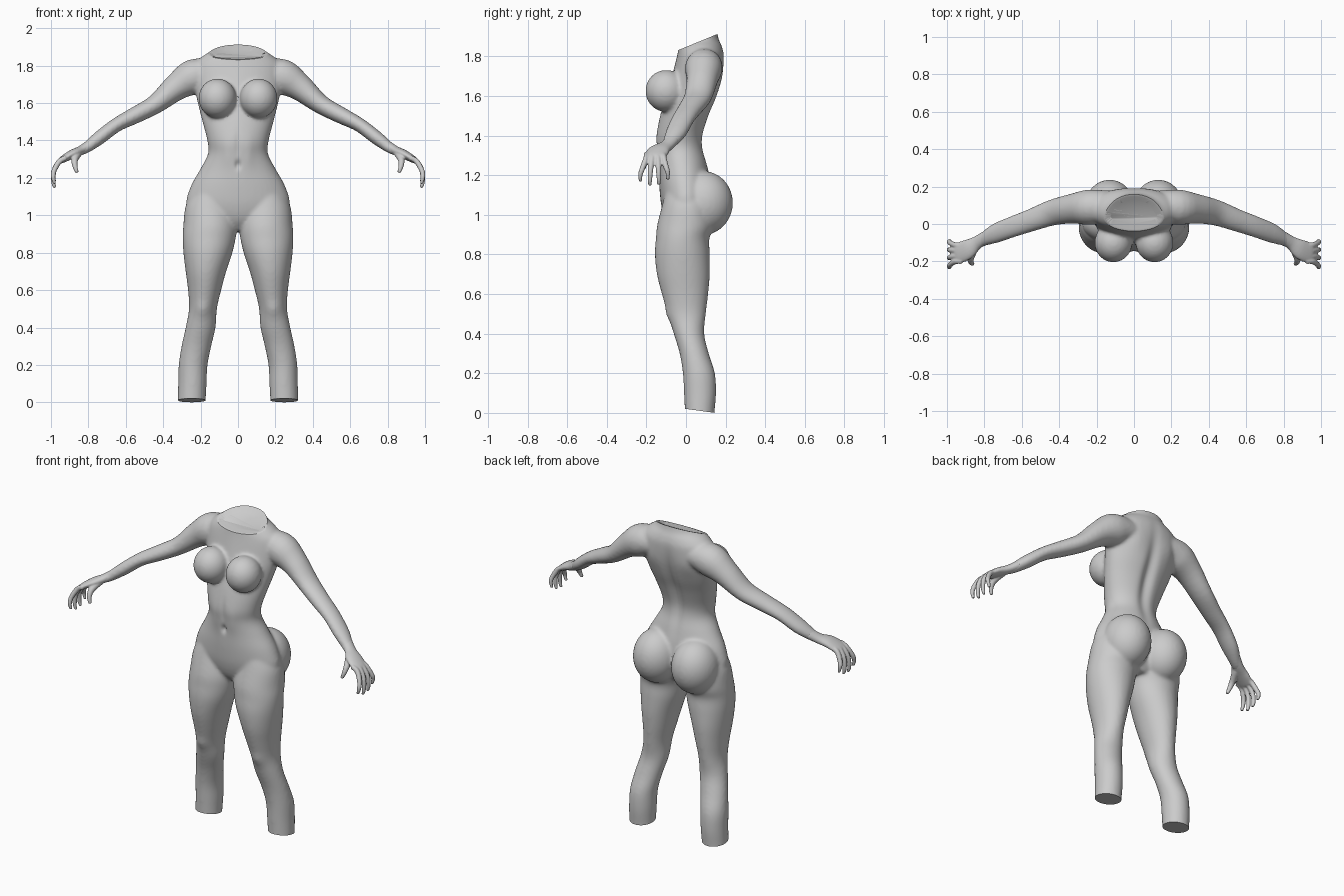
import bpy
import bmesh
from math import cos, sin, pi, exp
from mathutils import Vector, Matrix

cube = bpy.data.objects.get("Cube")
if cube:
    bpy.data.objects.remove(cube, do_unlink=True)

# One plain material
grey = bpy.data.materials.new("plain_grey")
grey.use_nodes = True
tone = (0.6, 0.6, 0.6, 1)
grey.diffuse_color = tone
bsdf = next(n for n in grey.node_tree.nodes if n.type == 'BSDF_PRINCIPLED')
bsdf.inputs["Base Color"].default_value = tone
bsdf.inputs["Roughness"].default_value = 0.6


def smooth_rows(rows, steps=4):
    """Catmull-Rom interpolation of a table of section values."""
    out = []
    for i in range(len(rows) - 1):
        a, b, c, d = (rows[min(max(i + k, 0), len(rows) - 1)] for k in (-1, 0, 1, 2))
        for s in range(steps):
            t = s / steps
            out.append([q + t / 2 * (r - p + t * (2*p - 5*q + 4*r - e + t * (3*(q - r) + e - p)))
                        for p, q, r, e in zip(a, b, c, d)])
    return out + [list(rows[-1])]


def loft(bm, rings):
    """Skin a closed solid over a list of rings."""
    loops = [[bm.verts.new(p) for p in ring] for ring in rings]
    n = len(loops[0])
    for low, high in zip(loops, loops[1:]):
        for i in range(n):
            j = (i + 1) % n
            bm.faces.new((low[i], low[j], high[j], high[i]))
    bm.faces.new(loops[0][::-1])
    bm.faces.new(loops[-1])


def column(bm, rows, side=1, n=40):
    """Level sections given as z, outer x, inner x, front y, back y."""
    rings = []
    for z, xo, xi, yf, yb in smooth_rows(rows):
        cx, cy, rx, ry = (xo + xi) / 2, (yf + yb) / 2, (xo - xi) / 2, (yb - yf) / 2
        rings.append([(side * (cx + rx * cos(2*pi*i/n)), cy + ry * sin(2*pi*i/n), z)
                      for i in range(n)])
    loft(bm, rings)


def limb(bm, rows, side=1, n=20):
    """Sections along a path given as x, y, z, half depth, half thickness."""
    rows = smooth_rows(rows)
    pts = [Vector(r[:3]) for r in rows]
    rings = []
    for i, row in enumerate(rows):
        t = (pts[min(i + 1, len(pts) - 1)] - pts[max(i - 1, 0)]).normalized()
        u = Vector((0, 1, 0))
        u = (u - t * u.dot(t)).normalized()
        w = t.cross(u)
        ring = []
        for k in range(n):
            a = 2 * pi * k / n
            p = pts[i] + u * row[3] * cos(a) + w * row[4] * sin(a)
            ring.append((p.x * side, p.y, p.z))
        rings.append(ring)
    loft(bm, rings)


def ball(bm, centre, radii):
    m = Matrix.Translation(centre) @ Matrix.Diagonal((*radii, 1))
    bmesh.ops.create_uvsphere(bm, u_segments=32, v_segments=20, radius=1, matrix=m)


def blend(name, bm, voxel, rounds):
    """Fuse overlapping solids into one smooth skin."""
    bmesh.ops.recalc_face_normals(bm, faces=bm.faces)
    mesh = bpy.data.meshes.new(name)
    bm.to_mesh(mesh)
    bm.free()
    ob = bpy.data.objects.new(name, mesh)
    bpy.context.collection.objects.link(ob)
    mod = ob.modifiers.new("fuse", 'REMESH')
    mod.mode = 'VOXEL'
    mod.voxel_size = voxel
    mod = ob.modifiers.new("soften", 'SMOOTH')
    mod.factor = 0.5
    mod.iterations = rounds
    fused = bpy.data.meshes.new_from_object(ob.evaluated_get(bpy.context.evaluated_depsgraph_get()))
    ob.modifiers.clear()
    ob.data = fused
    fused.name = name
    fused.materials.clear()
    fused.materials.append(grey)
    return ob


def finish(ob):
    bpy.ops.object.select_all(action='DESELECT')
    ob.select_set(True)
    bpy.context.view_layer.objects.active = ob
    bpy.ops.object.shade_smooth_by_angle(angle=0.7)


# Torso from crotch to neck
TORSO = [(.92, .08, -.08, -.06, .08), (.97, .2, -.2, -.1, .11), (1.05, .275, -.275, -.125, .13),
         (1.15, .255, -.255, -.135, .13), (1.25, .2, -.2, -.138, .11), (1.33, .16, -.16, -.145, .09),
         (1.4, .164, -.164, -.15, .09), (1.5, .19, -.19, -.13, .12), (1.6, .215, -.215, -.1, .16),
         (1.7, .235, -.235, -.07, .185), (1.8, .235, -.235, -.045, .193), (1.85, .19, -.19, -.035, .183),
         (1.89, .135, -.135, -.025, .165), (1.96, .12, -.12, -.02, .15)]
# Leg from hip to below the cut
LEG = [(1.13, .24, .05, -.1, .12), (1.05, .28, .02, -.12, .13), (.95, .292, .004, -.145, .14),
       (.88, .296, .012, -.152, .118), (.8, .292, .03, -.157, .12), (.7, .28, .063, -.147, .12),
       (.6, .267, .09, -.122, .112), (.5, .262, .113, -.092, .1), (.4, .28, .12, -.062, .092),
       (.3, .302, .143, -.032, .115), (.2, .317, .163, -.016, .146), (.1, .32, .168, -.01, .152),
       (0, .322, .173, -.006, .144), (-.06, .322, .173, -.006, .144)]
# Arm from inside the chest to the wrist
ARM = [(.1, .1, 1.77, .07, .06), (.23, .09, 1.743, .095, .095), (.33, .082, 1.685, .08, .073),
       (.44, .06, 1.595, .07, .052), (.55, .02, 1.535, .061, .045), (.65, -.015, 1.483, .057, .038),
       (.74, -.05, 1.415, .053, .037), (.81, -.085, 1.362, .036, .029), (.85, -.11, 1.34, .034, .023)]

bm = bmesh.new()
column(bm, TORSO)
for side in (1, -1):
    column(bm, LEG, side)
    limb(bm, ARM, side)
    ball(bm, (side * .11, -.1, 1.625), (.101, .105, .106))
    ball(bm, (side * .13, .09, 1.06), (.135, .147, .16))
body = blend("body", bm, 0.009, 10)

# Soft surface forms: centre, spread, push
FORMS = [((0, .15, 1.5), (.035, .15, .22), (0, -.025, 0)),
         ((0, -.14, 1.27), (.013, .06, .022), (0, .016, 0)),
         ((0, -.15, 1.38), (.014, .05, .07), (0, .006, 0))]
for side in (1, -1):
    FORMS += [((side * .12, .18, 1.7), (.06, .06, .08), (0, .008, 0)),
              ((side * .19, -.08, .5), (.04, .05, .04), (0, -.008, 0)),
              ((side * .06, -.15, 1.33), (.03, .05, .08), (0, -.005, 0))]
for v in body.data.vertices:
    co = v.co.copy()
    for centre, spread, push in FORMS:
        d = sum(((p - c) / s) ** 2 for p, c, s in zip(co, centre, spread))
        if d < 9:
            v.co += Vector(push) * exp(-d)

# Flat cuts at the legs and a shallow dished cut at the neck
bm = bmesh.new()
bm.from_mesh(body.data)
for point, normal, dish in (((0, .146, 0), (0, -.138, -1), False),
                            ((0, .06, 1.872), (0, -.41, 1), True)):
    geom = bm.verts[:] + bm.edges[:] + bm.faces[:]
    cut = bmesh.ops.bisect_plane(bm, geom=geom, plane_co=point, plane_no=normal, clear_outer=True)
    rim = [e for e in cut["geom_cut"] if isinstance(e, bmesh.types.BMEdge)]
    caps = bmesh.ops.edgeloop_fill(bm, edges=rim)["faces"]
    if dish:
        for width, depth in ((.012, 0), (.025, -.012)):
            bmesh.ops.inset_region(bm, faces=caps, thickness=width, depth=depth)
bmesh.ops.recalc_face_normals(bm, faces=bm.faces)
bm.to_mesh(body.data)
bm.free()
finish(body)

# Hands: palm, four curled fingers and a thumb
PALM = [(.79, -.07, 1.378, .036, .028), (.84, -.1, 1.347, .036, .025),
        (.89, -.135, 1.325, .053, .024), (.94, -.157, 1.297, .055, .018), (.955, -.16, 1.285, .045, .012)]
THUMB = [(.85, -.125, 1.335, .022, .02), (.872, -.18, 1.3, .018, .018),
         (.872, -.205, 1.265, .014, .014), (.86, -.215, 1.228, .009, .009)]
# knuckle y, tip y, tip z
FINGERS = [(-.2, -.23, 1.168), (-.172, -.182, 1.147), (-.142, -.137, 1.152), (-.113, -.092, 1.178)]

for side, name in ((1, "left_hand"), (-1, "right_hand")):
    bm = bmesh.new()
    limb(bm, PALM, side)
    limb(bm, THUMB, side)
    for ky, ty, tz in FINGERS:
        mid = ky + (ty - ky) * .6
        limb(bm, [(.92, ky, 1.308, .014, .014), (.955, ky, 1.288, .015, .015),
                  (.983, mid, 1.24, .014, .014), (.988, ty, tz + .035, .012, .012),
                  (.98, ty, tz, .008, .008)], side, 12)
    finish(blend(name, bm, 0.005, 3))
